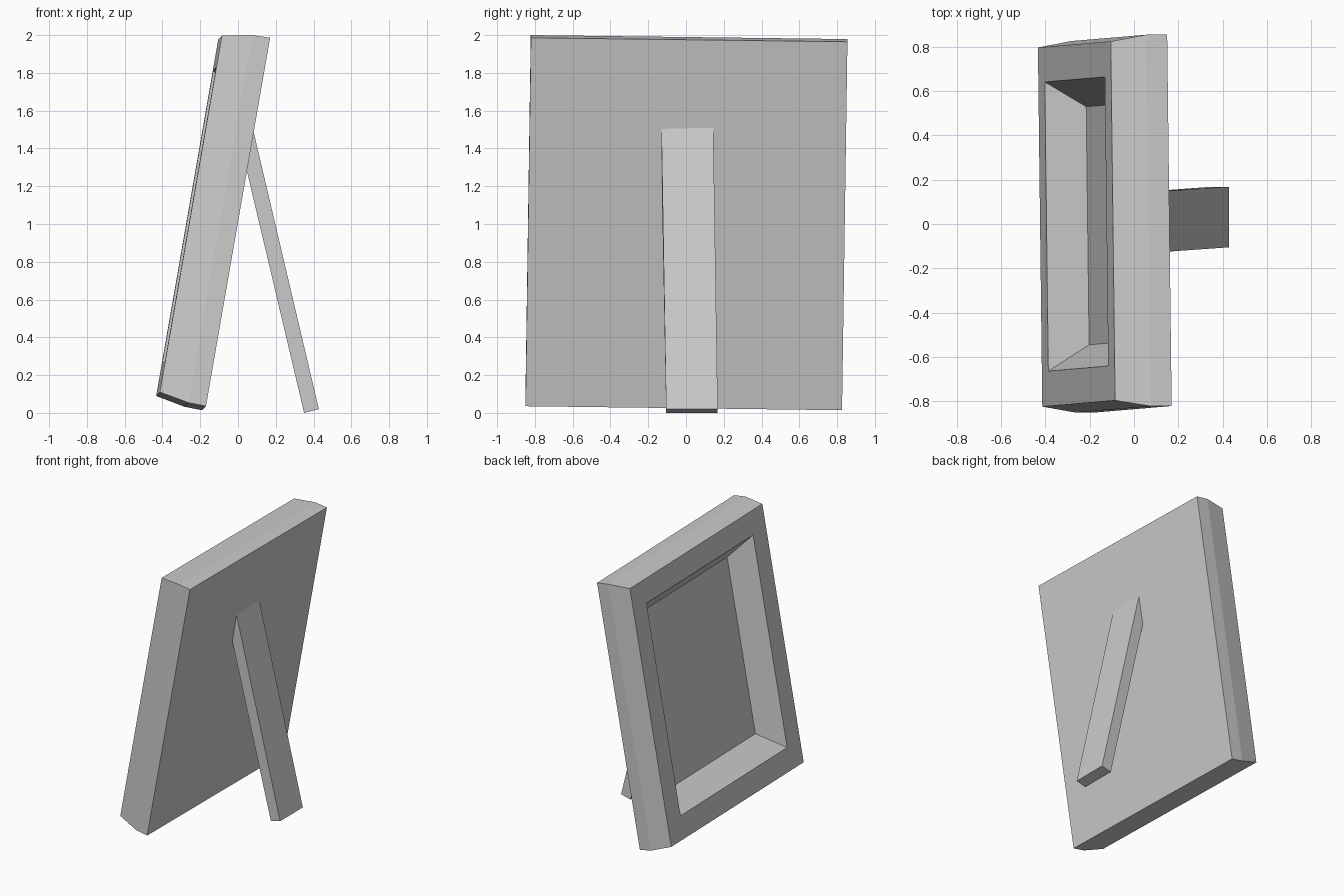
import bpy, bmesh
from mathutils import Vector

if "Cube" in bpy.data.objects:
    bpy.data.objects.remove(bpy.data.objects["Cube"])

# Tilted axes of the leaning frame: width, up, and outward from the back
up = Vector((0.1715, 0.0145, 0.985)).normalized()
across = Vector((-0.012, 1, -0.012))
across = (across - up * across.dot(up)).normalized()
back = across.cross(up)
center = Vector((-0.01, 0.0025, 1.0))   # middle of the back face


def loft(name, rings):
    """Join four-cornered rings with walls and cap both ends."""
    bm = bmesh.new()
    loops = [[bm.verts.new(p) for p in ring] for ring in rings]
    for a, b in zip(loops, loops[1:]):
        for i in range(4):
            j = (i + 1) % 4
            bm.faces.new((a[i], a[j], b[j], b[i]))
    bm.faces.new(loops[0][::-1])
    bm.faces.new(loops[-1])
    bmesh.ops.recalc_face_normals(bm, faces=bm.faces)
    mesh = bpy.data.meshes.new(name)
    bm.to_mesh(mesh)
    bm.free()
    obj = bpy.data.objects.new(name, mesh)
    bpy.context.collection.objects.link(obj)
    return obj


def frame_ring(half_w, half_h, depth):
    return [center + across * half_w * s + up * half_h * t - back * depth
            for s, t in ((-1, -1), (1, -1), (1, 1), (-1, 1))]


# Picture frame: half width, half height, depth from the back panel
profile = [
    (0.838, 0.990, 0.0),      # back panel
    (0.838, 0.988, 0.095),    # widest part of the side
    (0.810, 0.958, 0.253),    # front outer edge
    (0.652, 0.788, 0.253),    # opening edge
    (0.537, 0.655, 0.088),    # recessed picture
]
loft("picture_frame", [frame_ring(*p) for p in profile])


# Rear stand: slanted leg whose top is cut flush with the back panel
def stand_ring(outer, inner, y0, y1):
    return [(outer[0], y0, outer[1]), (outer[0], y1, outer[1]),
            (inner[0], y1, inner[1]), (inner[0], y0, inner[1])]


loft("rear_stand", [
    stand_ring((0.078, 1.508), (0.042, 1.302), -0.13, 0.145),
    stand_ring((0.428, 0.020), (0.350, 0.000), -0.105, 0.168),
])
